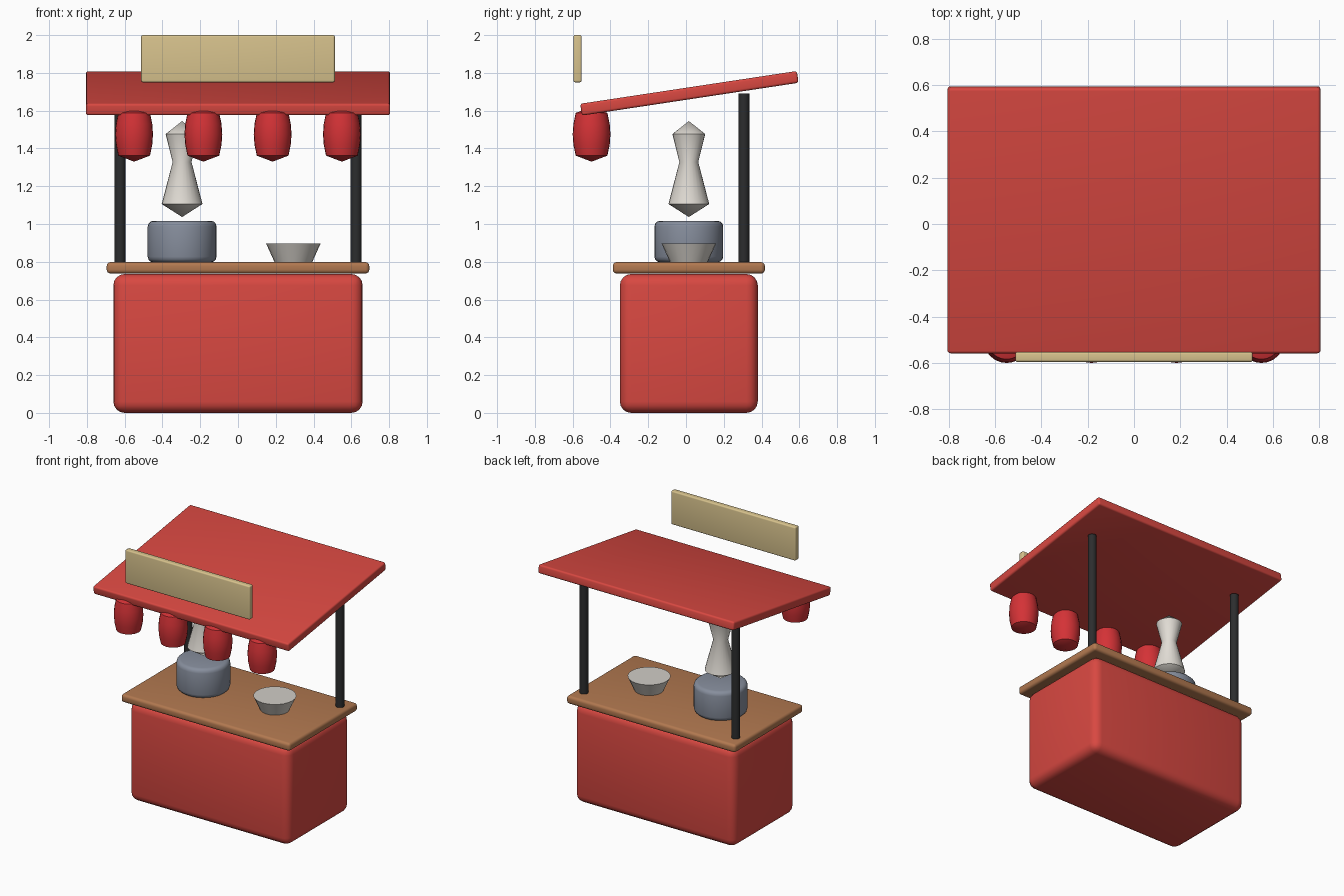
import bpy, bmesh, math

if "Cube" in bpy.data.objects:
    bpy.data.objects.remove(bpy.data.objects["Cube"])

CY = 0.015  # depth centre of the cart


def material(name, rgb):
    m = bpy.data.materials.new(name)
    m.diffuse_color = (*rgb, 1.0)
    m.use_nodes = True
    m.node_tree.nodes["Principled BSDF"].inputs["Base Color"].default_value = m.diffuse_color
    return m


RED = material("cart red", (0.69, 0.065, 0.053))
LANTERN = material("lantern red", (0.66, 0.032, 0.037))
WOOD = material("counter wood", (0.445, 0.19, 0.08))
CREAM = material("sign cream", (0.68, 0.54, 0.265))
BLACK = material("post black", (0.025, 0.026, 0.027))
STEEL = material("pot steel", (0.24, 0.27, 0.335))
STEAM = material("steam white", (0.75, 0.715, 0.66))
CERAMIC = material("bowl ceramic", (0.64, 0.61, 0.565))


def finish(name, bm, mat, loc, bevel=0.0, segments=3, rot_x=0.0, angle=40):
    bmesh.ops.recalc_face_normals(bm, faces=bm.faces[:])
    me = bpy.data.meshes.new(name)
    bm.to_mesh(me)
    bm.free()
    me.materials.append(mat)
    ob = bpy.data.objects.new(name, me)
    bpy.context.collection.objects.link(ob)
    ob.location = loc
    ob.rotation_euler.x = rot_x
    if bevel:
        mod = ob.modifiers.new("bevel", 'BEVEL')
        mod.width = bevel
        mod.segments = segments
        mod.limit_method = 'ANGLE'
    bpy.ops.object.select_all(action='DESELECT')
    ob.select_set(True)
    bpy.context.view_layer.objects.active = ob
    if bevel:
        bpy.ops.object.modifier_apply(modifier="bevel")
    bpy.ops.object.shade_smooth_by_angle(angle=math.radians(angle))
    return ob


def box(name, size, loc, mat, bevel, rot_x=0.0):
    bm = bmesh.new()
    bmesh.ops.create_cube(bm, size=1.0)
    bmesh.ops.scale(bm, vec=size, verts=bm.verts)
    return finish(name, bm, mat, loc, bevel, 4, rot_x)


def lathe(name, profile, loc, mat, sides=24, bevel=0.0):
    """Revolve (radius, height) points around z; ends with radius above 0 are capped flat."""
    bm = bmesh.new()
    rings = []
    for r, z in profile:
        if r == 0:
            rings.append([bm.verts.new((0, 0, z))])
        else:
            rings.append([bm.verts.new((r * math.cos(2 * math.pi * i / sides),
                                        r * math.sin(2 * math.pi * i / sides), z))
                          for i in range(sides)])
    for a, b in zip(rings, rings[1:]):
        for i in range(sides):
            j = (i + 1) % sides
            if len(a) == 1:
                bm.faces.new((a[0], b[i], b[j]))
            elif len(b) == 1:
                bm.faces.new((a[i], a[j], b[0]))
            else:
                bm.faces.new((a[i], a[j], b[j], b[i]))
    for ring in (rings[0], rings[-1]):
        if len(ring) > 1:
            bm.faces.new(ring)
    return finish(name, bm, mat, loc, bevel)


# Cart body and counter
box("cart_body", (1.32, 0.73, 0.735), (0, CY, 0.3675), RED, 0.06)
box("counter", (1.39, 0.805, 0.06), (0, CY, 0.768), WOOD, 0.02)

# Rear posts
for side, x in (("left", -0.625), ("right", 0.625)):
    lathe(side + "_post", [(0.029, 0.77), (0.029, 1.692)], (x, 0.306, 0), BLACK)

# Sloping roof and sign board
box("roof", (1.61, 1.16, 0.063), (0, 0.018, 1.692), RED, 0.013, 0.15)
box("sign_board", (1.025, 0.043, 0.25), (0, -0.574, 1.875), CREAM, 0.01)

# Row of lanterns under the front edge
for i in range(4):
    lathe(f"lantern_{i + 1}",
          [(0, 1.33), (0.084, 1.362), (0.096, 1.42), (0.1, 1.475), (0.096, 1.53),
           (0.084, 1.588), (0, 1.62)],
          (-0.55 + i * 1.1 / 3, -0.5, 0), LANTERN)

# Cooking pot, rising steam and bowl
lathe("pot", [(0.182, 0.797), (0.182, 1.017)], (-0.296, CY, 0), STEEL, 32, 0.03)
lathe("steam", [(0, 1.037), (0.108, 1.106), (0.05, 1.328), (0.087, 1.476), (0, 1.545)],
      (-0.296, CY, 0), STEAM)
lathe("bowl", [(0.096, 0.79), (0.145, 0.898)], (0.293, CY, 0), CERAMIC)
